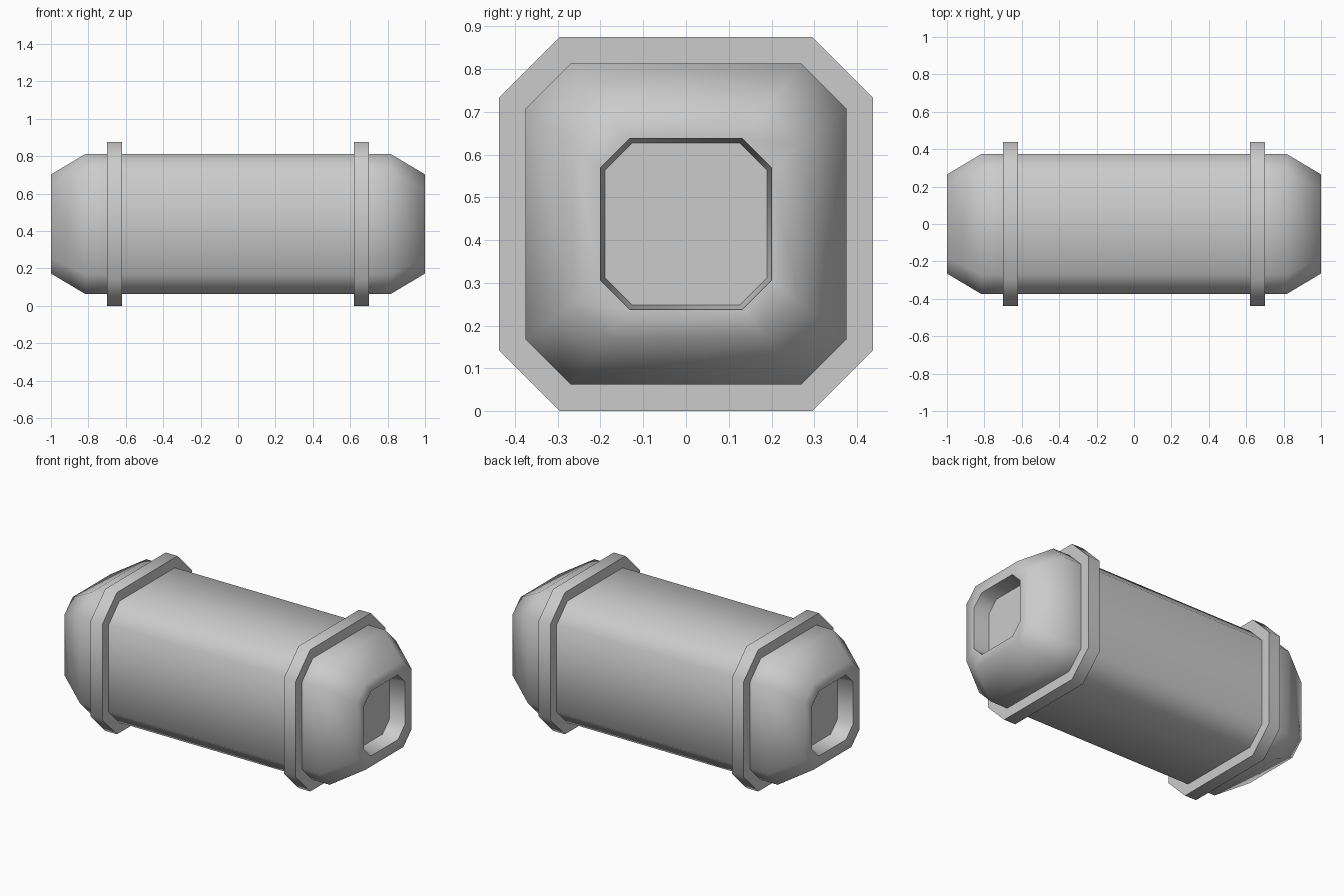
import bpy, bmesh, math

if "Cube" in bpy.data.objects:
    bpy.data.objects.remove(bpy.data.objects["Cube"])

CENTRE_Z = 0.4375


def octagon(bm, x, half, flat):
    pts = [(half, -flat), (half, flat), (flat, half), (-flat, half),
           (-half, flat), (-half, -flat), (-flat, -half), (flat, -half)]
    return [bm.verts.new((x, y, CENTRE_Z + z)) for y, z in pts]


# Half profile from the middle outward: x, half width, half length of flat side
half_profile = [
    (0.62, 0.375, 0.27),      # body up to band
    (0.62, 0.4375, 0.295),    # raised band
    (0.70, 0.4375, 0.295),
    (0.70, 0.375, 0.27),
    (0.815, 0.375, 0.27),     # start of tapered end
    (1.00, 0.265, 0.185),     # end rim
    (1.00, 0.20, 0.132),      # recess opening
    (0.90, 0.19, 0.125),      # recess floor
]
profile = [(-x, h, f) for x, h, f in reversed(half_profile)] + half_profile

# Octagonal canister, skinned through all stations
bm = bmesh.new()
rings = [octagon(bm, *p) for p in profile]
for a, b in zip(rings, rings[1:]):
    for i in range(8):
        j = (i + 1) % 8
        bm.faces.new((a[i], a[j], b[j], b[i]))
bm.faces.new(rings[0])
bm.faces.new(rings[-1])
bmesh.ops.recalc_face_normals(bm, faces=bm.faces[:])

mesh = bpy.data.meshes.new("canister")
bm.to_mesh(mesh)
bm.free()
canister = bpy.data.objects.new("canister", mesh)
bpy.context.collection.objects.link(canister)

# Soft shading across chamfers, sharp at the bands and recess
bpy.context.view_layer.objects.active = canister
canister.select_set(True)
bpy.ops.object.shade_smooth_by_angle(angle=math.radians(65))
